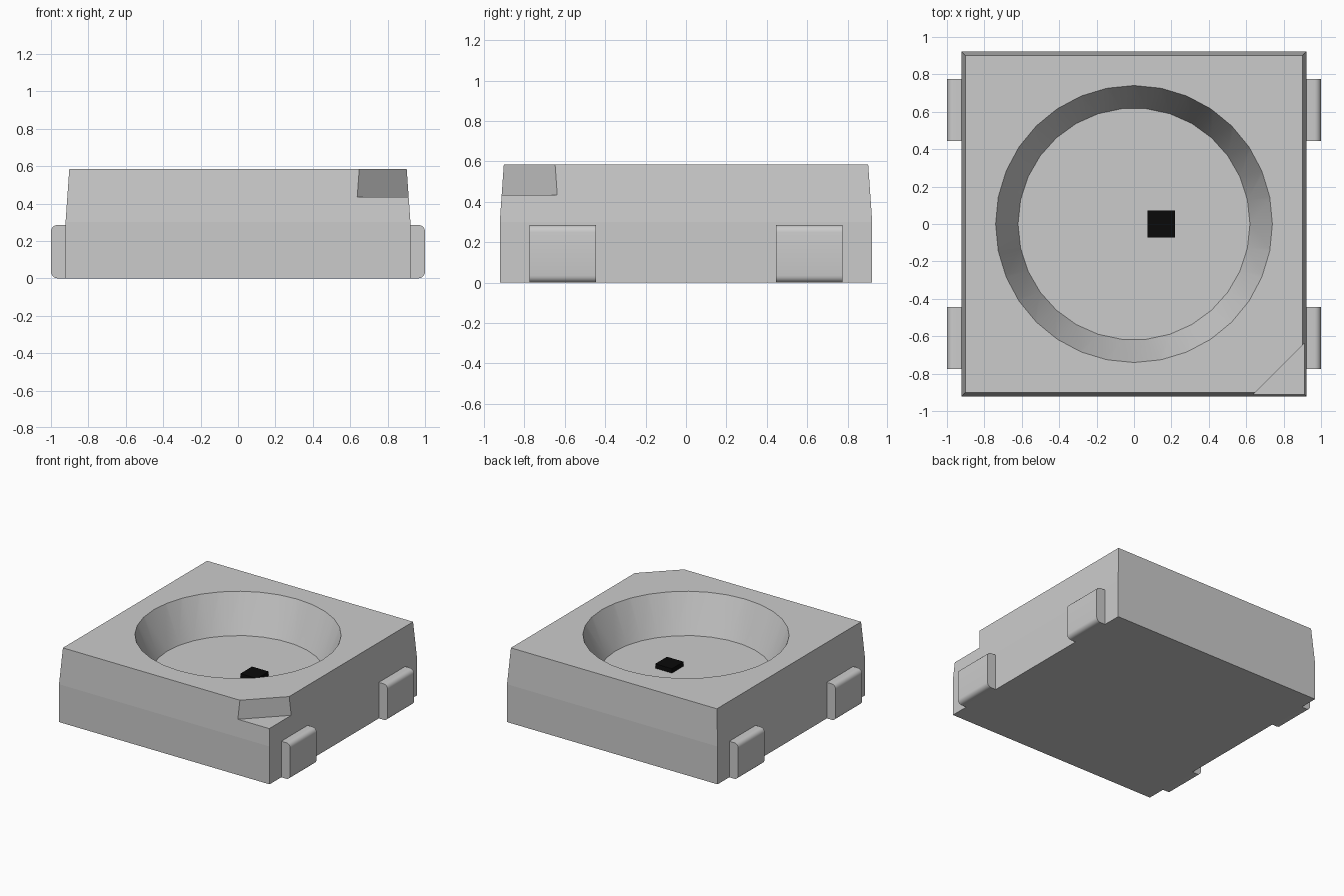
import bpy, bmesh
from math import cos, sin, tau

if "Cube" in bpy.data.objects:
    bpy.data.objects.remove(bpy.data.objects["Cube"], do_unlink=True)


def material(name, value):
    mat = bpy.data.materials.new(name)
    mat.use_nodes = True
    color = (value, value, value, 1)
    mat.diffuse_color = color
    mat.node_tree.nodes["Principled BSDF"].inputs["Base Color"].default_value = color
    return mat


grey = material("light grey", 0.6)
black = material("black", 0.003)


def finish(bm, name, mat):
    bmesh.ops.recalc_face_normals(bm, faces=bm.faces)
    mesh = bpy.data.meshes.new(name)
    bm.to_mesh(mesh)
    bm.free()
    mesh.materials.append(mat)
    obj = bpy.data.objects.new(name, mesh)
    bpy.context.collection.objects.link(obj)
    return obj


def loft(name, rings, mat):
    """Closed solid through equal-length rings of points."""
    bm = bmesh.new()
    loops = [[bm.verts.new(p) for p in ring] for ring in rings]
    for low, high in zip(loops, loops[1:]):
        for i in range(len(low)):
            j = (i + 1) % len(low)
            bm.faces.new((low[i], low[j], high[j], high[i]))
    bm.faces.new(loops[0][::-1])
    bm.faces.new(loops[-1])
    return finish(bm, name, mat)


def box(name, low, high, mat):
    corners = [(low[0], low[1]), (high[0], low[1]), (high[0], high[1]), (low[0], high[1])]
    return loft(name, [[(x, y, z) for x, y in corners] for z in (low[2], high[2])], mat)


def square(half, z):
    return [(sx * half, sy * half, z) for sx, sy in ((-1, -1), (1, -1), (1, 1), (-1, 1))]


def circle(bm, radius, z, count):
    verts = [bm.verts.new((radius * cos(tau * i / count), radius * sin(tau * i / count), z))
             for i in range(count)]
    return [bm.edges.new((verts[i], verts[(i + 1) % count])) for i in range(count)], verts


def apply_modifier(obj, mod):
    bpy.context.view_layer.objects.active = obj
    bpy.ops.object.modifier_apply(modifier=mod.name)


def cut(obj, cutter):
    mod = obj.modifiers.new("cut", 'BOOLEAN')
    mod.operation = 'DIFFERENCE'
    mod.solver = 'EXACT'
    mod.object = cutter
    apply_modifier(obj, mod)
    bpy.data.objects.remove(cutter, do_unlink=True)


# Housing: straight lower walls, tapered upper walls
TOP, FLOOR, RIM = 0.585, 0.29, 0.74
housing = loft("housing", [square(0.922, 0), square(0.922, 0.3), square(0.902, TOP)], grey)

# Conical cavity, extended above the top face for a clean cut
bm = bmesh.new()
rise = 0.05
floor_edges, floor_verts = circle(bm, 0.62, FLOOR, 30)
rim_edges, rim_verts = circle(bm, RIM + rise * 0.12 / (TOP - FLOOR), TOP + rise, 32)
for face in bmesh.ops.bridge_loops(bm, edges=floor_edges + rim_edges)["faces"]:
    face.smooth = True
bm.faces.new(floor_verts)
bm.faces.new(rim_verts)
cut(housing, finish(bm, "cavity_cutter", grey))

# Corner marker notch: vertical diagonal wall with a flat ledge
triangle = [(0.55, -1.0), (1.0, -1.0), (1.0, -0.55)]
cut(housing, loft("notch_cutter", [[(x, y, z) for x, y in triangle] for z in (0.435, 0.8)], grey))

# Four metal leads with rounded outer long edges
for side, x_name in ((1, "left"), (-1, "right")):
    for end, y_name in ((-1, "front"), (1, "back")):
        xs = sorted((side * 0.915, side))
        ys = sorted((end * 0.445, end * 0.775))
        lead = box(f"lead_{y_name}_{x_name}", (xs[0], ys[0], 0), (xs[1], ys[1], 0.285), grey)
        bm = bmesh.new()
        bm.from_mesh(lead.data)
        outer = [e for e in bm.edges
                 if all(abs(abs(v.co.x) - 1) < 0.001 for v in e.verts)
                 and abs(e.verts[0].co.y - e.verts[1].co.y) > 0.1]
        rounded = bmesh.ops.bevel(bm, geom=outer, offset=0.035, segments=5,
                                  profile=0.5, affect='EDGES')
        for face in bm.faces:
            face.smooth = abs(face.normal.y) < 0.5
        for edge in bm.edges:
            if edge.calc_face_angle(0) > 0.6:
                edge.smooth = False
        bm.to_mesh(lead.data)
        bm.free()

# Small die on the cavity floor
box("die", (0.072, -0.073, FLOOR - 0.005), (0.218, 0.073, FLOOR + 0.035), black)
